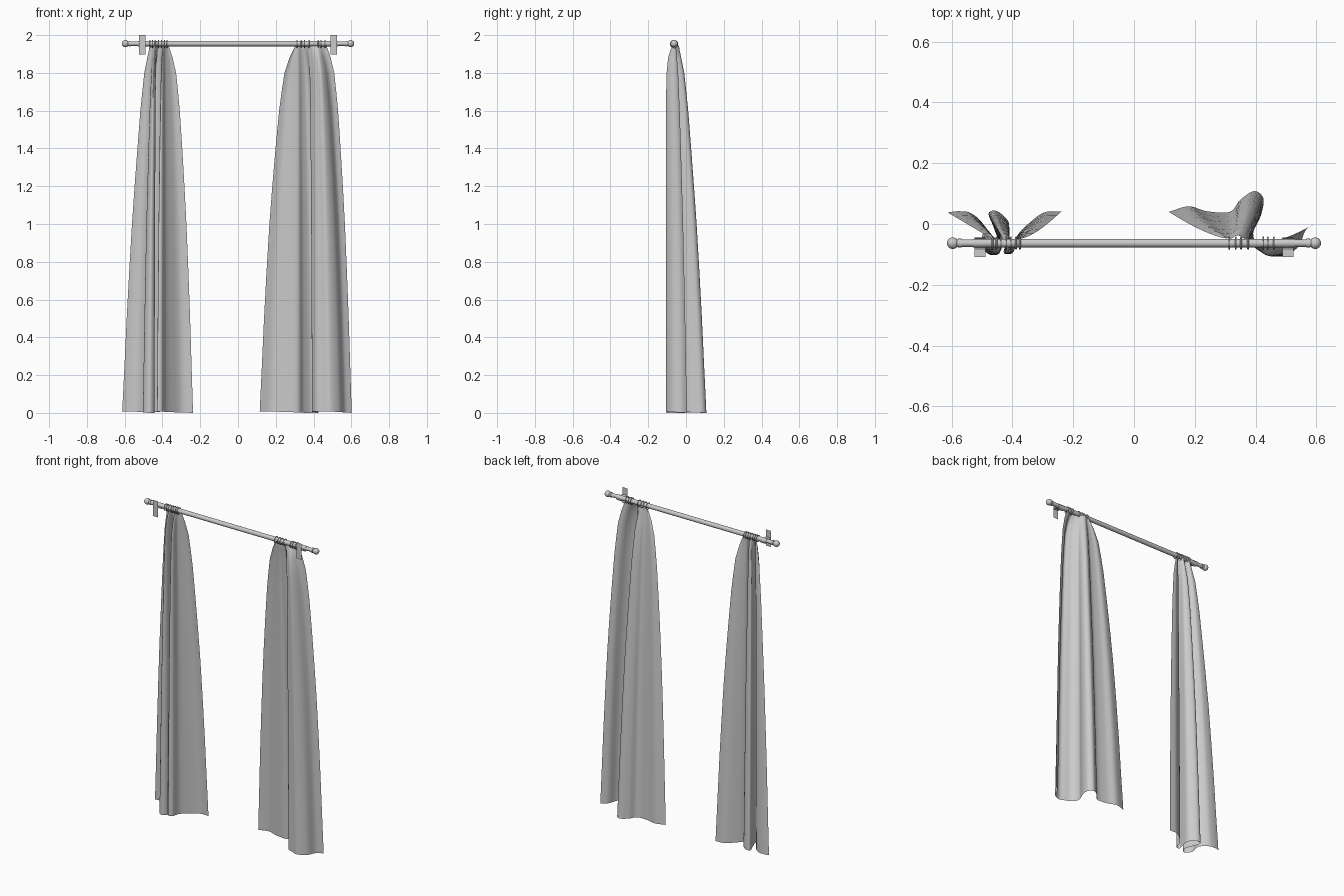
import bpy, bmesh, math
from mathutils import Vector

if "Cube" in bpy.data.objects:
    bpy.data.objects.remove(bpy.data.objects["Cube"])

RY, RZ = -0.063, 1.955  # rod axis


def make(name, bm, angle):
    me = bpy.data.meshes.new(name)
    bm.to_mesh(me)
    bm.free()
    ob = bpy.data.objects.new(name, me)
    bpy.context.collection.objects.link(ob)
    bpy.context.view_layer.objects.active = ob
    ob.select_set(True)
    bpy.ops.object.shade_smooth_by_angle(angle=math.radians(angle))
    ob.select_set(False)


def cylinder(name, x0, x1, r):
    bpy.ops.mesh.primitive_cylinder_add(vertices=24, radius=r, depth=x1 - x0,
        location=((x0 + x1) / 2, RY, RZ), rotation=(0, math.pi / 2, 0))
    bpy.context.object.name = name
    bpy.ops.object.shade_smooth_by_angle()


def spline(pts, sub):
    # Catmull-Rom curve through the points
    p = [Vector(q) for q in pts]
    p = [2 * p[0] - p[1]] + p + [2 * p[-1] - p[-2]]
    out = []
    for i in range(1, len(p) - 2):
        a, b, c, d = p[i - 1:i + 3]
        for k in range(sub):
            t = k / sub
            out.append(0.5 * (2 * b + (c - a) * t + (2 * a - 5 * b + 4 * c - d) * t * t
                              + (3 * b - a - 3 * c + d) * t ** 3))
    return out + [p[-2]]


# How far the cloth has spread out at each height
SPREAD = [(1.945, 0), (1.92, .07), (1.88, .17), (1.8, .31), (1.7, .39), (1.6, .46), (1.4, .56),
          (1.2, .65), (1.0, .73), (.75, .81), (.5, .88), (.25, .94), (0, 1)]


def curtain(name, hem, top_x0, top_x1, gather, lag):
    # gather shifts the top folds sideways, lag slows the spread of the left edge
    low = spline(hem, 6)
    n = len(low)
    bm = bmesh.new()
    rows = []
    for z, f in SPREAD:
        row = []
        for i, q in enumerate(low):
            u = i / (n - 1)
            tx = top_x0 + (top_x1 - top_x0) * u ** gather
            ty = RY + 0.15 * (q.y - RY)
            fx = f ** (1 + lag * max(0, 1 - 2 * u))
            fy = f ** 1.4 if q.y > RY else 1 - (1 - f) ** 6
            lift = 0.008 * (0.5 + 0.5 * math.cos(u * 9)) if z == 0 else 0
            row.append(bm.verts.new((tx + (q.x - tx) * fx, ty + (q.y - ty) * fy, z + lift)))
        rows.append(row)
    for a, b in zip(rows, rows[1:]):
        for i in range(n - 1):
            bm.faces.new((a[i], b[i], b[i + 1], a[i + 1]))
    make(name, bm, 80)


# Curtains: hem outline seen from above
curtain("left_curtain", [(-.613, .038), (-.575, .042), (-.535, .035), (-.495, -.005), (-.503, -.07),
    (-.47, -.102), (-.442, -.075), (-.462, -.01), (-.478, .035), (-.45, .042), (-.412, .005),
    (-.418, -.05), (-.428, -.095), (-.4, -.09), (-.385, -.04), (-.345, .003), (-.295, .038),
    (-.238, .042)], -.468, -.368, 1, .4)
curtain("right_curtain", [(.115, .04), (.18, .058), (.24, .042), (.315, .04), (.35, .08),
    (.395, .108), (.425, .085), (.418, .03), (.392, -.03), (.41, -.075), (.45, -.095),
    (.49, -.106), (.54, -.075), (.565, -.02), (.602, .005)], .305, .468, 1.5, 0)

# Rod with thinner outer ends
cylinder("rod", -.53, .53, .014)
cylinder("rod_core", -.59, .59, .012)

for side, label in ((-1, "left"), (1, "right")):
    # Ball finial and collar
    bpy.ops.mesh.primitive_uv_sphere_add(segments=24, ring_count=14, radius=.019,
                                         location=(side * .596, RY, RZ))
    bpy.context.object.name = label + "_finial"
    bpy.ops.object.shade_smooth_by_angle()
    cylinder(label + "_collar", side * .573 - .005, side * .573 + .005, .015)

    # Bracket: thin plate, flat arm and cup around the rod
    x0, x1 = side * .507 - .018, side * .507 + .018
    bm = bmesh.new()

    def strip(path):
        v = [[bm.verts.new((x, y, z)) for x in (x0, x1)] for y, z in path]
        for a, b in zip(v, v[1:]):
            bm.faces.new((a[0], a[1], b[1], b[0]))
    strip([(-.108, 1.898), (-.108, 2.0)])
    strip([(-.108, RZ), (RY - .019, RZ)])
    strip([(RY + .019 * math.cos(a), RZ + .019 * math.sin(a))
           for a in (math.pi + k * math.pi / 12 for k in range(13))])
    make(label + "_bracket", bm, 40)

# Curtain rings
for x in (-.465, -.452, -.438, -.42, -.405, -.388, -.375, .313, .335, .352, .375, .425, .44, .46):
    bpy.ops.mesh.primitive_torus_add(major_radius=.019, minor_radius=.0028, major_segments=24,
        minor_segments=8, location=(x, RY, RZ - .002), rotation=(0, math.pi / 2, 0))
    bpy.context.object.name = "curtain_ring"
    bpy.ops.object.shade_smooth_by_angle()
